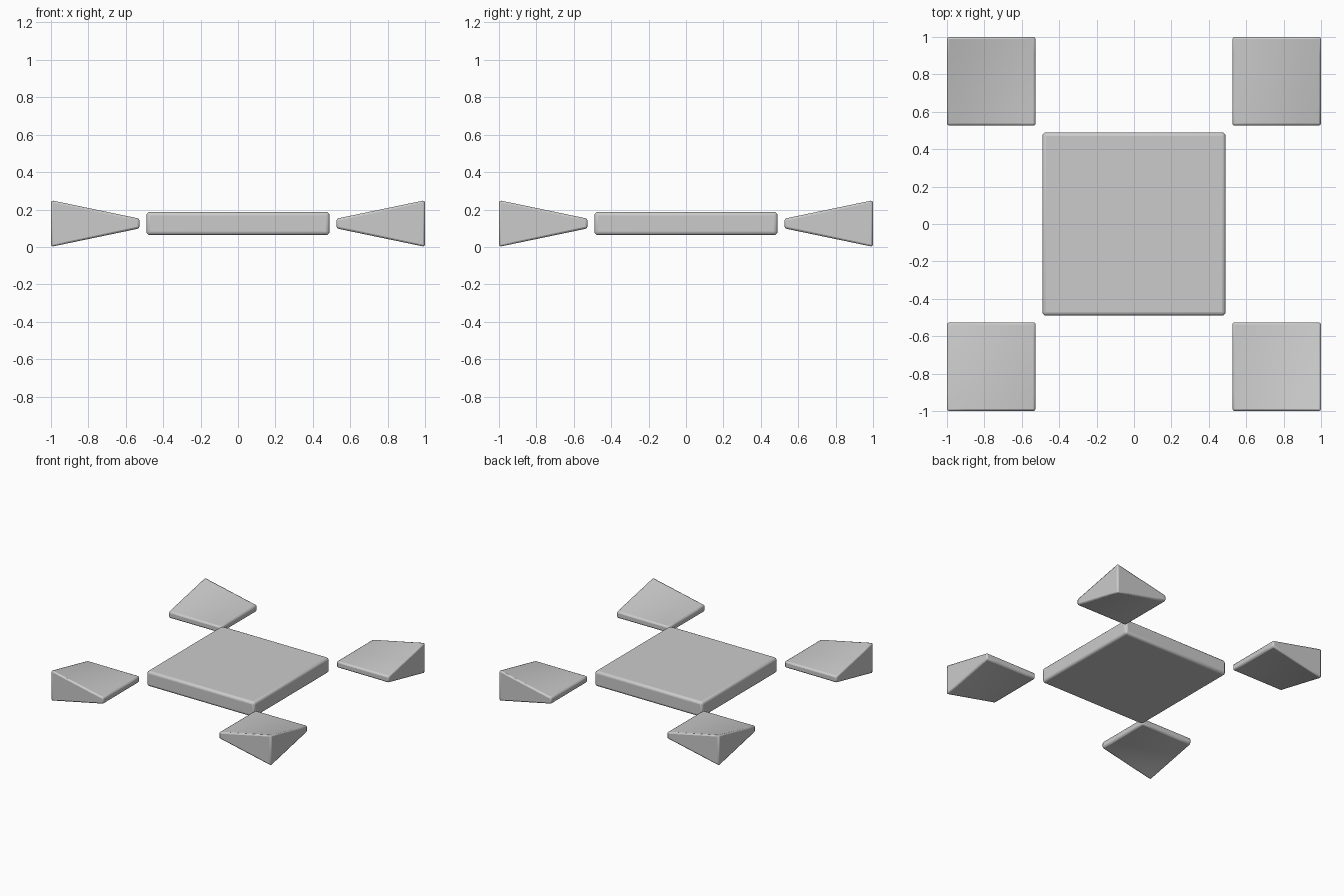
import bpy, bmesh

if "Cube" in bpy.data.objects:
    bpy.data.objects.remove(bpy.data.objects["Cube"])

MID_Z = 0.125


def finish(bm, name, bevel, segments):
    bmesh.ops.recalc_face_normals(bm, faces=bm.faces)
    mesh = bpy.data.meshes.new(name)
    bm.to_mesh(mesh)
    bm.free()
    ob = bpy.data.objects.new(name, mesh)
    bpy.context.collection.objects.link(ob)
    mod = ob.modifiers.new("soft_edges", 'BEVEL')
    mod.width = bevel
    mod.segments = segments
    mod.limit_method = 'ANGLE'
    bpy.ops.object.select_all(action='DESELECT')
    ob.select_set(True)
    bpy.context.view_layer.objects.active = ob
    bpy.ops.object.shade_smooth_by_angle()
    return ob


# Flat square slab in the middle
bm = bmesh.new()
bmesh.ops.create_cube(bm, size=1)
for v in bm.verts:
    v.co.x *= 0.98
    v.co.y *= 0.98
    v.co.z = MID_Z + v.co.z * 0.125
finish(bm, "centre_slab", 0.02, 3)


# Wedge pads: thick at the outer corner, thin along the inner edges
def corner_pad(name, sx, sy, inner=0.526, outer=1.0, thin=0.026, thick=0.127):
    bm = bmesh.new()
    bmesh.ops.create_cube(bm, size=1)
    flat = [e for e in bm.edges
            if abs(e.verts[0].co.z - e.verts[1].co.z) < 1e-4]
    bmesh.ops.subdivide_edges(bm, edges=flat, cuts=4, use_grid_fill=True)
    for v in bm.verts:
        u, w = v.co.x + 0.5, v.co.y + 0.5
        half = thin + (thick - thin) * u * w
        side = 1 if v.co.z > 0 else -1
        v.co = (sx * (inner + (outer - inner) * u),
                sy * (inner + (outer - inner) * w),
                MID_Z + side * half)
    finish(bm, name, 0.012, 2)


for sx, x_name in ((-1, "left"), (1, "right")):
    for sy, y_name in ((-1, "front"), (1, "back")):
        corner_pad(f"{y_name}_{x_name}_pad", sx, sy)
